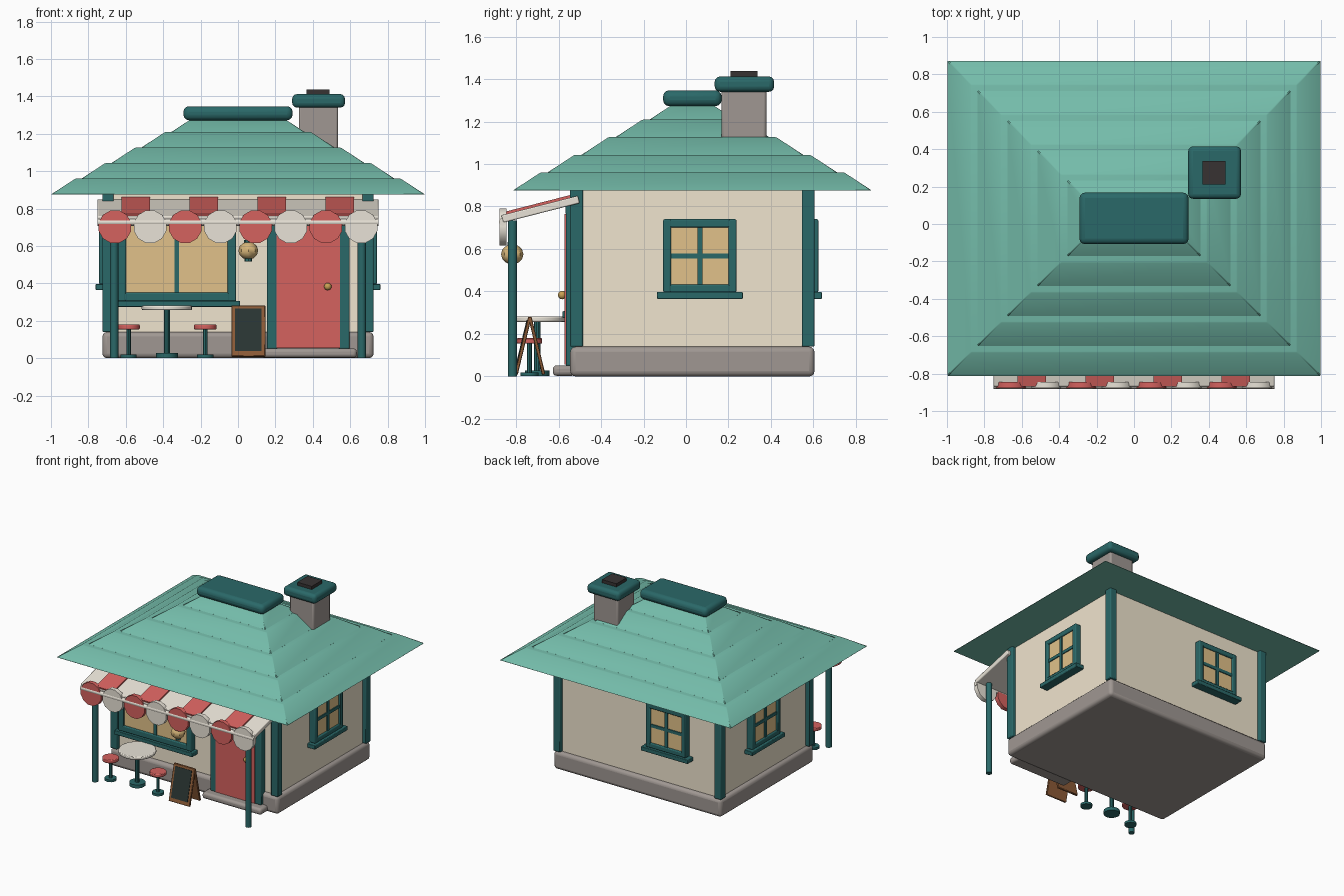
import bpy, bmesh
from math import pi, atan2, hypot
from mathutils import Matrix, Vector

if "Cube" in bpy.data.objects:
    bpy.data.objects.remove(bpy.data.objects["Cube"])

CY = 0.03  # house centre in y


def mat(name, r, g, b):
    m = bpy.data.materials.new(name)
    m.diffuse_color = tuple((c / 255) ** 2.2 for c in (r, g, b)) + (1,)
    m.use_nodes = True
    m.node_tree.nodes["Principled BSDF"].inputs["Base Color"].default_value = m.diffuse_color
    return m


TEAL = mat("dark_teal", 46, 104, 104)
ROOF = mat("roof_green", 115, 186, 168)
WALL = mat("cream_wall", 240, 228, 205)
RED = mat("red", 212, 98, 95)
WHITE = mat("off_white", 232, 226, 214)
GLASS = mat("warm_glass", 224, 192, 136)
STONE = mat("stone", 158, 150, 145)
WOOD = mat("wood", 140, 92, 58)
DARK = mat("charcoal", 58, 54, 54)
SLATE = mat("chalk_slate", 46, 56, 54)
BRASS = mat("brass", 200, 160, 85)
LAMP = mat("lamp_paper", 214, 180, 120)


def finish(name, bm, material, bevel=0.0, segments=2):
    me = bpy.data.meshes.new(name)
    bmesh.ops.recalc_face_normals(bm, faces=bm.faces)
    bm.to_mesh(me)
    bm.free()
    ob = bpy.data.objects.new(name, me)
    bpy.context.collection.objects.link(ob)
    me.materials.append(material)
    if bevel:
        mod = ob.modifiers.new("bevel", 'BEVEL')
        mod.width, mod.segments, mod.limit_method = bevel, segments, 'ANGLE'
    bpy.ops.object.select_all(action='DESELECT')
    ob.select_set(True)
    bpy.context.view_layer.objects.active = ob
    bpy.ops.object.shade_smooth_by_angle(angle=0.6)
    return ob


def box(name, x, y, z, material, bevel=0.0, segments=2, xf=None):
    """Box from (min, max) ranges, optionally moved by a matrix."""
    bm = bmesh.new()
    bmesh.ops.create_cube(bm, size=1)
    for v in bm.verts:
        v.co = Vector([(r[0] + r[1]) / 2 + c * (r[1] - r[0]) for c, r in zip(v.co, (x, y, z))])
    if xf:
        bm.transform(xf)
    return finish(name, bm, material, bevel, segments)


def cyl(name, loc, r, h, material, axis='Z', sides=16, r2=None, bevel=0.0):
    """Cylinder or cone centred on loc."""
    bm = bmesh.new()
    bmesh.ops.create_cone(bm, cap_ends=True, segments=sides, radius1=r,
                          radius2=r if r2 is None else r2, depth=h)
    rot = {'Z': Matrix(), 'X': Matrix.Rotation(pi / 2, 4, 'Y'),
           'Y': Matrix.Rotation(pi / 2, 4, 'X') @ Matrix.Rotation(pi / sides, 4, 'Z')}[axis]
    bm.transform(Matrix.Translation(loc) @ rot)
    return finish(name, bm, material, bevel)


def ball(name, loc, r, material, u, v, squash=1.0):
    bm = bmesh.new()
    bmesh.ops.create_uvsphere(bm, u_segments=u, v_segments=v, radius=r)
    bm.transform(Matrix.Translation(loc) @ Matrix.Diagonal((1, 1, squash, 1)))
    return finish(name, bm, material)


def window(name, xf, w, z0, z1, cross=True, sill=0.03, border=0.038):
    """Window facing -y with its wall at local y = 0, placed by xf."""
    h = w / 2
    gx, g0, g1 = h - border, z0 + border, z1 - border
    mid = (z0 + z1) / 2
    box(name + "_glass", (-gx, gx), (-0.034, 0.01), (g0, g1), GLASS, xf=xf)
    for s in (-1, 1):
        box(name + "_side_frame", sorted((s * gx, s * h)), (-0.048, 0.01), (z0, z1), TEAL, 0.007, xf=xf)
    for a, b in ((z0, g0), (g1, z1)):
        box(name + "_rail", (-h, h), (-0.047, 0.01), (a, b), TEAL, 0.007, xf=xf)
    box(name + "_mullion", (-0.012, 0.012), (-0.042, 0.01), (g0, g1), TEAL, xf=xf)
    if cross:
        box(name + "_crossbar", (-gx, gx), (-0.041, 0.01), (mid - 0.012, mid + 0.012), TEAL, xf=xf)
    box(name + "_sill", (-h - sill, h + sill), (-0.066, 0.01), (z0 - 0.03, z0 + 0.002), TEAL, 0.004, xf=xf)


# Foundation, walls, corner posts
box("foundation", (-0.725, 0.725), (-0.545, 0.605), (0, 0.14), STONE, 0.025, 3)
box("walls", (-0.695, 0.695), (-0.515, 0.575), (0.12, 0.885), WALL)
for sx in (-1, 1):
    for sy in (-1, 1):
        box("corner_post", sorted((sx * 0.665, sx * 0.725)),
            sorted((CY + sy * 0.515, CY + sy * 0.575)), (0.14, 0.885), TEAL, 0.006)

# Stepped hip roof
for i in range(5):
    a, z = 1.0 - 0.16 * i, 0.875 + 0.083 * i
    bm = bmesh.new()
    rings = []
    for hx, hz in ((a, z), (a - 0.13, z + 0.085)):
        hy = hx - 0.155
        rings.append([bm.verts.new((sx * hx, CY + sy * hy, hz))
                      for sx, sy in ((-1, -1), (1, -1), (1, 1), (-1, 1))])
    bm.faces.new(rings[0])
    bm.faces.new(rings[1])
    for k in range(4):
        n = (k + 1) % 4
        bm.faces.new((rings[0][k], rings[0][n], rings[1][n], rings[1][k]))
    finish("roof_tier", bm, ROOF, 0.004, 1)
box("ridge_cap", (-0.292, 0.292), (-0.108, 0.168), (1.272, 1.347), TEAL, 0.03, 3)

# Chimney
box("chimney", (0.326, 0.535), (0.168, 0.378), (1.0, 1.36), STONE, 0.012)
box("chimney_cap", (0.29, 0.572), (0.135, 0.415), (1.34, 1.412), TEAL, 0.025, 3)
box("chimney_flue", (0.366, 0.49), (0.21, 0.336), (1.40, 1.437), DARK)

# Windows
T = Matrix.Translation
window("front_window", T((-0.327, -0.515, 0)), 0.635, 0.305, 0.76, False, 0.02, 0.046)
for s, side in ((1, "right"), (-1, "left")):
    window(side + "_window", T((s * 0.695, 0.065, 0)) @ Matrix.Rotation(s * pi / 2, 4, 'Z'), 0.345, 0.395, 0.74)
window("back_window", T((-0.26, 0.575, 0)) @ Matrix.Rotation(pi, 4, 'Z'), 0.345, 0.395, 0.74)

# Door and step
box("door", (0.205, 0.545), (-0.573, -0.51), (0.055, 0.765), RED)
for x in (0.155, 0.54):
    box("door_jamb", (x, x + 0.056), (-0.566, -0.51), (0.05, 0.82), TEAL, 0.006)
box("door_lintel", (0.155, 0.596), (-0.567, -0.51), (0.764, 0.82), TEAL, 0.006)
ball("door_knob", (0.48, -0.583, 0.383), 0.02, BRASS, 12, 8)
box("door_step", (0.125, 0.635), (-0.627, -0.52), (0.003, 0.052), STONE, 0.018, 3)

# Sloped awning with raised red stripes
p, q = Vector((0, -0.505, 0.833)), Vector((0, -0.865, 0.741))
length = hypot(p.y - q.y, p.z - q.z)
tilt = T((p + q) / 2) @ Matrix.Rotation(atan2(p.z - q.z, p.y - q.y), 4, 'X')
box("awning_sheet", (-0.752, 0.752), (-length / 2, length / 2), (-0.018, 0.018), WHITE, 0.006, xf=tilt)
for i in range(4):
    x = -0.547 + 0.3635 * i
    box("awning_stripe", (x - 0.077, x + 0.077), (-length / 2 + 0.005, length / 2 - 0.005),
        (0.0, 0.030), RED, xf=tilt)

# Scalloped valance, bar and awning posts
for i in range(8):
    cyl("valance_scallop", (-0.658 + 0.188 * i, -0.861, 0.703), 0.09, 0.034,
        WHITE if i % 2 else RED, 'Y', 12)
cyl("awning_bar", (0, -0.862, 0.727), 0.019, 1.5, WHITE, 'X', 12)
for s in (-1, 1):
    cyl("awning_post", (s * 0.662, -0.817, 0.3675), 0.022, 0.735, TEAL, sides=12)

# Hanging lantern
ball("lantern", (0.055, -0.818, 0.575), 0.053, LAMP, 8, 6, 0.9)
cyl("lantern_base", (0.055, -0.818, 0.525), 0.02, 0.016, TEAL, sides=8)
cyl("lantern_top", (0.055, -0.818, 0.625), 0.022, 0.016, TEAL, sides=8)
cyl("lantern_cord", (0.055, -0.818, 0.68), 0.006, 0.11, TEAL, sides=6)

# Table and stools
cyl("table_top", (-0.38, -0.70, 0.269), 0.135, 0.024, WHITE, sides=24, bevel=0.006)
cyl("table_leg", (-0.38, -0.70, 0.135), 0.016, 0.25, TEAL, sides=10)
cyl("table_foot", (-0.38, -0.70, 0.014), 0.058, 0.026, TEAL, sides=16)
for x in (-0.585, -0.175):
    cyl("stool_seat", (x, -0.737, 0.167), 0.06, 0.026, RED, bevel=0.005)
    cyl("stool_leg", (x, -0.737, 0.085), 0.012, 0.15, TEAL, sides=8)
    cyl("stool_foot", (x, -0.737, 0.01), 0.043, 0.018, TEAL)

# A-frame menu board
for s, side in ((1, "front"), (-1, "back")):
    xf = T((0.055, -0.735, 0.28)) @ Matrix.Rotation(-s * 0.235, 4, 'X')
    box("menu_board_" + side, (-0.091, 0.091), (-0.008, 0.008), (-0.279, 0), WOOD, 0.003, 1, xf=xf)
    if s == 1:
        box("menu_board_slate", (-0.071, 0.071), (-0.012, 0), (-0.25, -0.018), SLATE, xf=xf)
